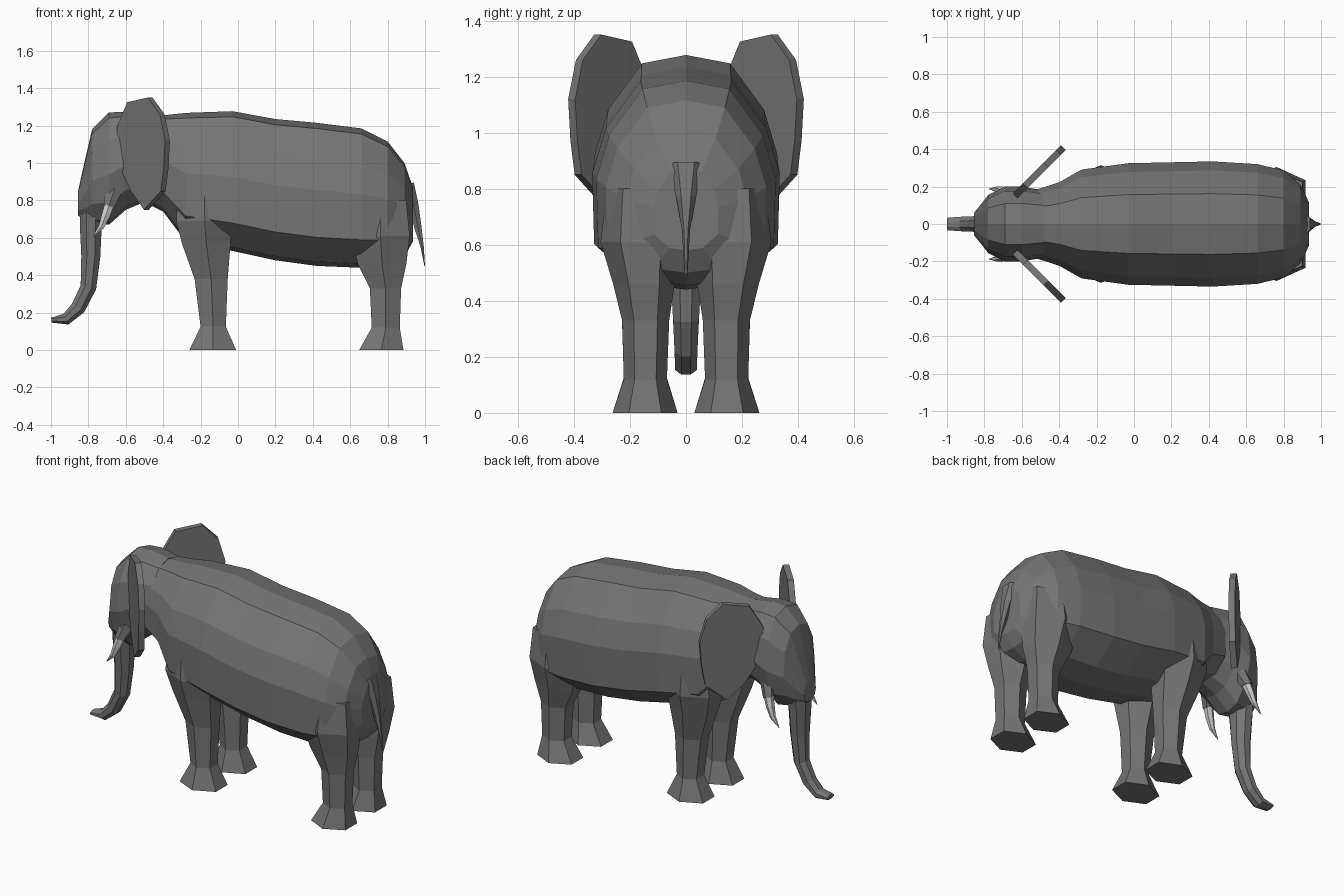
import bpy, bmesh
from math import cos, sin, pi
from mathutils import Vector

if "Cube" in bpy.data.objects:
    bpy.data.objects.remove(bpy.data.objects["Cube"])


def material(name, v):
    m = bpy.data.materials.new(name)
    m.diffuse_color = (v, v, v, 1)
    m.use_nodes = True
    m.node_tree.nodes["Principled BSDF"].inputs["Base Color"].default_value = m.diffuse_color
    return m


HIDE = material("hide", 0.18)
IVORY = material("ivory", 0.75)


def finish(bm, name, mat):
    bmesh.ops.recalc_face_normals(bm, faces=bm.faces)
    me = bpy.data.meshes.new(name)
    bm.to_mesh(me)
    bm.free()
    me.materials.append(mat)
    ob = bpy.data.objects.new(name, me)
    bpy.context.collection.objects.link(ob)
    return ob


def loft(name, rings, mat=HIDE):
    bm = bmesh.new()
    loops = [[bm.verts.new(p) for p in r] for r in rings]
    for a, b in zip(loops, loops[1:]):
        n = len(a)
        for i in range(n):
            j = (i + 1) % n
            bm.faces.new((a[i], a[j], b[j], b[i]))
    bm.faces.new(loops[0])
    bm.faces.new(loops[-1])
    return finish(bm, name, mat)


def section(x, top, bot, w, prof):
    """Symmetric cross-section from half-profile fractions."""
    h = top - bot
    half = [(y * w, bot + z * h) for y, z in prof]
    pts = half + [(-y, z) for y, z in half[-2:0:-1]]
    return [Vector((x, y, z)) for y, z in pts]


def tube(name, path, sides, mat=HIDE):
    """Tube along (x, y, z, depth radius, width radius)."""
    c = [Vector(p[:3]) for p in path]
    rings = []
    for i, p in enumerate(path):
        t = c[min(i + 1, len(c) - 1)] - c[max(i - 1, 0)]
        t.y = 0
        n = t.normalized().cross(Vector((0, 1, 0)))
        ring = []
        for k in range(sides):
            a = 2 * pi * (k + 0.5) / sides
            ring.append(c[i] + n * p[3] * cos(a) + Vector((0, p[4] * sin(a), 0)))
        rings.append(ring)
    return loft(name, rings, mat)


def leg(name, levels, s):
    """Six-sided leg from (z, x0, x1, y0, y1) levels."""
    rings = []
    for z, x0, x1, y0, y1 in levels:
        q, m = (y1 - y0) / 4, (x0 + x1) / 2
        pts = [(m, y0), (x1, y0 + q), (x1, y1 - q), (m, y1), (x0, y1 - q), (x0, y0 + q)]
        rings.append([Vector((x, s * y, z)) for x, y in pts])
    loft(name, rings)


# Body and neck
BODY = [(0, 1), (.47, .96), (.83, .74), (.97, .53), (.95, .2), (.5, .03), (0, 0)]
loft("body", [section(*v, BODY) for v in [
    (-.52, 1.25, .80, .19), (-.40, 1.255, .74, .23), (-.28, 1.268, .58, .30),
    (-.03, 1.277, .53, .335), (.20, 1.235, .48, .34), (.42, 1.215, .45, .345),
    (.66, 1.185, .44, .33), (.80, 1.115, .455, .295), (.89, 1.0, .50, .225),
    (.935, .87, .58, .12)]])

# Head
HEAD = [(0, 1), (.55, .95), (.88, .75), (1, .45), (.82, .2), (.4, .03), (0, 0)]
loft("head", [section(*v, HEAD) for v in [
    (-.48, 1.255, .80, .18), (-.60, 1.275, .75, .20), (-.69, 1.27, .67, .20),
    (-.78, 1.18, .68, .155), (-.815, 1.03, .69, .11), (-.855, .85, .72, .06)]])

# Trunk
tube("trunk", [(-.775, 0, .86, .075, .10), (-.787, 0, .68, .064, .078),
               (-.787, 0, .50, .055, .06), (-.80, 0, .335, .046, .05),
               (-.855, 0, .225, .043, .044), (-.92, 0, .165, .034, .042),
               (-.998, 0, .16, .014, .036)], 8)

# Tail
tube("tail", [(.915, 0, .89, .03, .06), (.94, 0, .77, .03, .035),
              (.963, 0, .65, .022, .014), (.985, 0, .55, .01, .009),
              (.998, 0, .45, .002, .002)], 6)

FRONT = [(0, -.26, -.01, .03, .262), (.125, -.2, -.065, .068, .222),
         (.38, -.232, -.055, .06, .23), (.57, -.30, -.04, .04, .28),
         (.69, -.33, -.025, .03, .315), (.85, -.32, -.04, .08, .30)]
REAR = [(0, .648, .885, .03, .262), (.12, .715, .865, .068, .222),
        (.33, .705, .872, .06, .228), (.46, .64, .90, .04, .26),
        (.61, .605, .918, .02, .305), (.80, .63, .90, .06, .28)]
EAR = [(-.635, 1.19), (-.58, 1.325), (-.47, 1.35), (-.405, 1.26), (-.377, 1.12),
       (-.385, .97), (-.40, .85), (-.49, .75), (-.56, .85), (-.63, 1.0)]

for side, s in (("left", -1), ("right", 1)):
    # Legs
    leg("front_leg_" + side, FRONT, s)
    leg("rear_leg_" + side, REAR, s)

    # Ear slab angled out from the head
    n = Vector((.72, -.69 * s, 0)) * .018
    flat = [Vector((x, s * (.155 + (x + .63) * 1.0), z)) for x, z in EAR]
    loft("ear_" + side, [[p - n for p in flat], [p + n for p in flat]])

    # Tusk
    tube("tusk_socket_" + side, [(-.66, .13 * s, .86, .05, .05),
                                 (-.69, .168 * s, .77, .034, .034)], 6)
    tube("tusk_" + side, [(-.685, .165 * s, .785, .03, .028), (-.707, .178 * s, .72, .026, .024),
                          (-.73, .185 * s, .66, .018, .016), (-.775, .188 * s, .605, .002, .002)],
         6, IVORY)
